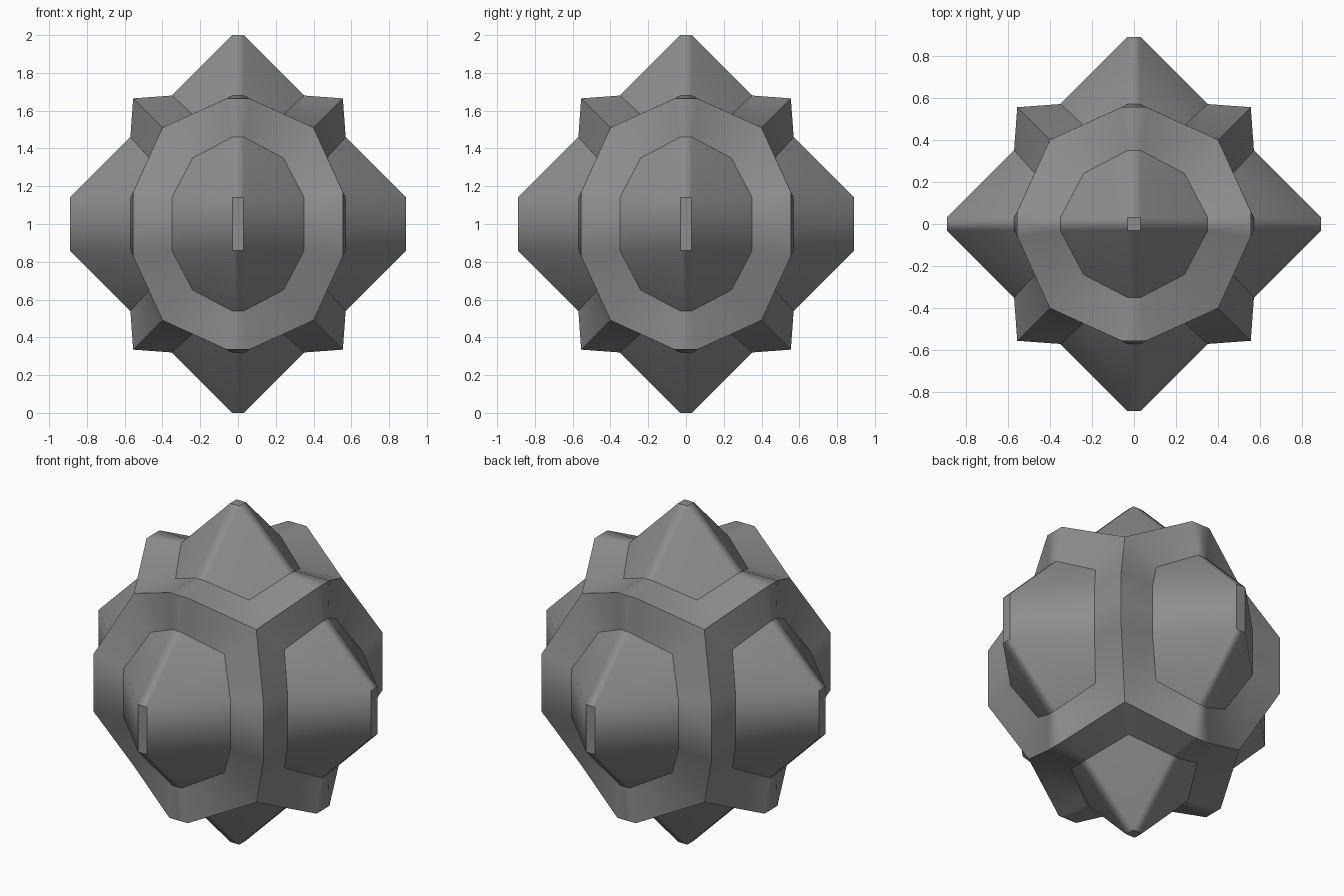
import bpy
import bmesh
import math
from mathutils import Vector

cube = bpy.data.objects.get("Cube")
if cube:
    bpy.data.objects.remove(cube, do_unlink=True)

STRETCH = 0.11   # upper and lower halves are pulled apart by this much

grey = bpy.data.materials.new("mid_grey")
grey.use_nodes = True
colour = (0.27, 0.27, 0.27, 1)
grey.diffuse_color = colour
grey.node_tree.nodes["Principled BSDF"].inputs["Base Color"].default_value = colour

bm = bmesh.new()


def point(axes, values):
    """Place values on the given axis order, then pull away from the middle."""
    p = Vector((0, 0, 0))
    for axis, value in zip(axes, values):
        p[axis] = value
    if p.z > 0:
        p.z += STRETCH
    return p


def face(*points):
    f = bm.faces.new([bm.verts.new(p) for p in points])
    f.normal_update()
    if f.normal.dot(f.calc_center_median()) < 0:
        f.normal_flip()


# One eighth of the body: i is the spike axis, j and k the other two
corner = point((0, 1, 2), (0.4, 0.4, 0.4))
for i in range(3):
    j, k = (i + 1) % 3, (i + 2) % 3
    tip = point((i, j, k), (0.89, 0.03, 0.03))
    valley = point((i, j, k), (0.47, 0.24, 0.24))
    foot_j = point((i, j, k), (0.57, 0.35, 0.03))
    foot_k = point((i, k, j), (0.57, 0.35, 0.03))

    # Spike side and its blunt tip
    face(tip, foot_j, valley, foot_k)
    face(tip, point((i, j, k), (0.89, 0.03, 0)),
         point((i, j, k), (0.89, 0, 0)), point((i, j, k), (0.89, 0, 0.03)))

    for a, b, foot in ((j, k, foot_j), (k, j, foot_k)):
        axes = (i, a, b)
        ridge = point(axes, (0.555, 0.555, 0.06))
        mid_tip = point(axes, (0.89, 0.03, 0))
        mid_foot = point(axes, (0.57, 0.35, 0))
        mid_ridge = point(axes, (0.555, 0.555, 0))
        # Raised collar between spikes
        face(foot, ridge, corner, valley)
        # Half strips that meet the mirrored copies
        face(tip, foot, mid_foot, mid_tip)
        face(foot, ridge, mid_ridge, mid_foot)

bmesh.ops.remove_doubles(bm, verts=bm.verts, dist=0.0005)
mesh = bpy.data.meshes.new("spiked_body")
bm.to_mesh(mesh)
bm.free()
mesh.materials.append(grey)

body = bpy.data.objects.new("spiked_body", mesh)
body.location.z = 1
bpy.context.collection.objects.link(body)

# Soft shading over the narrow spike edges, sharp elsewhere
bpy.ops.object.select_all(action="DESELECT")
body.select_set(True)
bpy.context.view_layer.objects.active = body
bpy.ops.object.shade_smooth_by_angle(angle=math.radians(38))

mirror = body.modifiers.new("mirror", "MIRROR")
mirror.use_axis = (True, True, True)
mirror.merge_threshold = 0.001
weighted = body.modifiers.new("weighted_normals", "WEIGHTED_NORMAL")
weighted.keep_sharp = True
